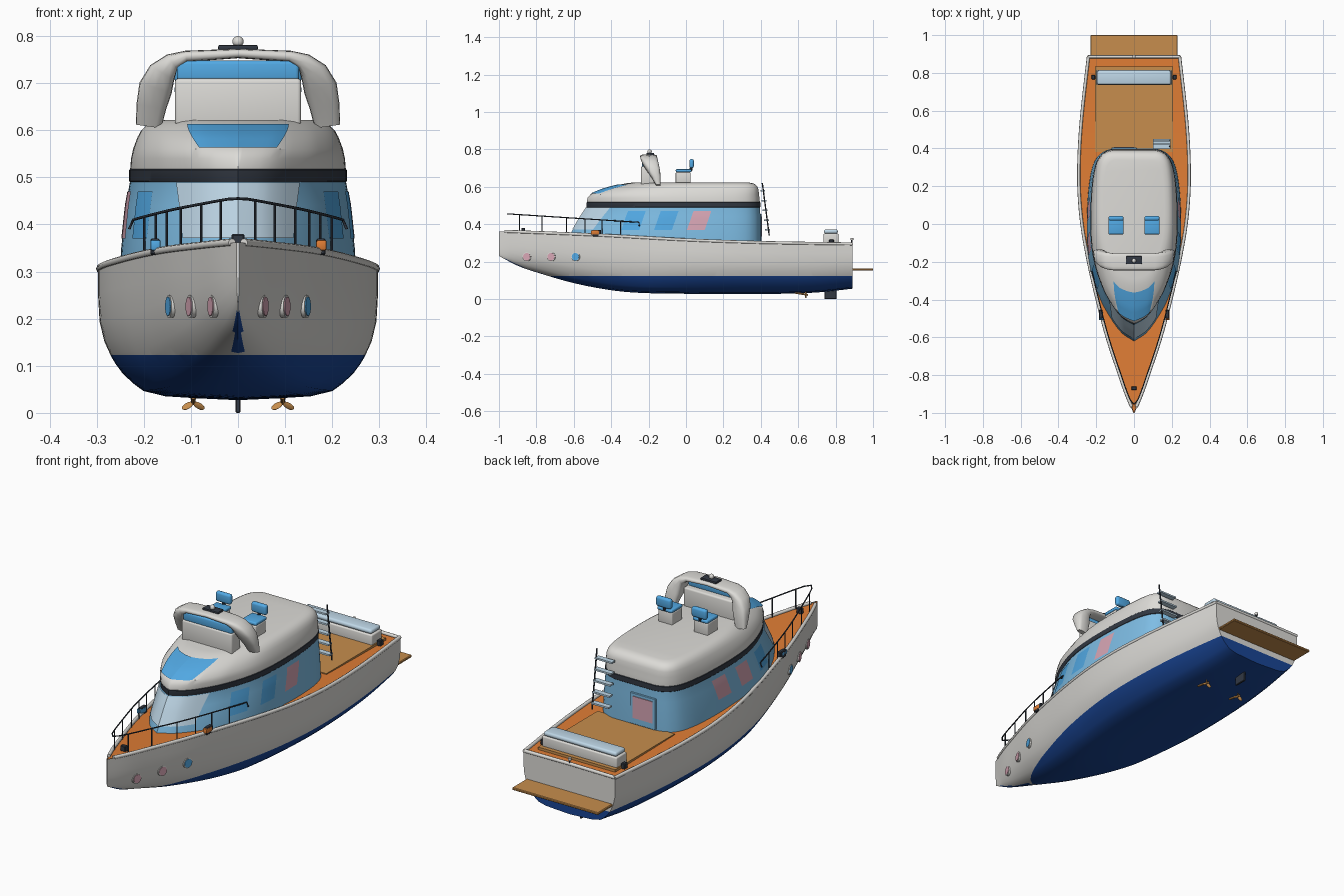
import bpy, bmesh, math
from mathutils import Vector, Matrix

if "Cube" in bpy.data.objects:
    bpy.data.objects.remove(bpy.data.objects["Cube"])

def mat(name, c):
    m = bpy.data.materials.new(name)
    m.diffuse_color = (*c, 1)
    m.use_nodes = True
    m.node_tree.nodes["Principled BSDF"].inputs["Base Color"].default_value = m.diffuse_color
    return m

WHITE = mat("off_white", (0.72, 0.71, 0.68))
NAVY = mat("navy", (0.01, 0.06, 0.3))
ORANGE = mat("orange_deck", (0.74, 0.205, 0.035))
TAN = mat("tan_wood", (0.57, 0.27, 0.075))
DARK = mat("charcoal", (0.032, 0.04, 0.055))
BLUE = mat("blue", (0.085, 0.4, 0.78))
GLASS = mat("light_blue", (0.21, 0.51, 0.78))
PALE = mat("pale_blue", (0.52, 0.68, 0.8))
PINK = mat("pink", (0.68, 0.38, 0.46))

def interp(tab, x):
    # smooth interpolation through a small table
    n = len(tab)
    x = min(max(x, tab[0][0]), tab[-1][0])
    i = next(k for k in range(n - 1) if x <= tab[k + 1][0])
    def slope(k):
        a, b = tab[max(k - 1, 0)], tab[min(k + 1, n - 1)]
        return (b[1] - a[1]) / (b[0] - a[0])
    (x0, y0), (x1, y1) = tab[i], tab[i + 1]
    h = x1 - x0
    t = (x - x0) / h
    return ((2*t**3 - 3*t*t + 1) * y0 + (t**3 - 2*t*t + t) * h * slope(i)
            + (3*t*t - 2*t**3) * y1 + (t**3 - t*t) * h * slope(i + 1))

def finish(name, bm, mats, smooth=35):
    bmesh.ops.remove_doubles(bm, verts=bm.verts, dist=1e-5)
    bmesh.ops.recalc_face_normals(bm, faces=bm.faces)
    me = bpy.data.meshes.new(name)
    bm.to_mesh(me)
    bm.free()
    for m in mats:
        me.materials.append(m)
    ob = bpy.data.objects.new(name, me)
    bpy.context.collection.objects.link(ob)
    bpy.ops.object.select_all(action='DESELECT')
    ob.select_set(True)
    bpy.context.view_layer.objects.active = ob
    bpy.ops.object.shade_smooth_by_angle(angle=math.radians(smooth))
    return ob

def loft(rings, closed=True, caps=True):
    bm = bmesh.new()
    vs = [[bm.verts.new(p) for p in r] for r in rings]
    n = len(vs[0])
    for a, b in zip(vs, vs[1:]):
        for i in range(n if closed else n - 1):
            j = (i + 1) % n
            bm.faces.new((a[i], a[j], b[j], b[i]))
    if caps:
        bm.faces.new(vs[0])
        bm.faces.new(vs[-1])
    return bm

def box(name, x, y, z, m, bevel=0.0, seg=3):
    bm = bmesh.new()
    c = Vector(((x[0]+x[1])/2, (y[0]+y[1])/2, (z[0]+z[1])/2))
    s = Matrix.Diagonal((x[1]-x[0], y[1]-y[0], z[1]-z[0], 1))
    bmesh.ops.create_cube(bm, size=1, matrix=Matrix.Translation(c) @ s)
    if bevel:
        bmesh.ops.bevel(bm, geom=bm.edges[:], offset=bevel, segments=seg, affect='EDGES', profile=0.5)
    return finish(name, bm, [m])

def cyl(name, p, q, r, m, n=16):
    p, q = Vector(p), Vector(q)
    d = q - p
    bm = bmesh.new()
    bmesh.ops.create_cone(bm, cap_ends=True, segments=n, radius1=r, radius2=r, depth=d.length,
                          matrix=Matrix.Translation((p+q)/2) @ d.to_track_quat('Z', 'Y').to_matrix().to_4x4())
    return finish(name, bm, [m])

def tube(name, pts, r, m, n=8):
    pts = [Vector(p) for p in pts]
    rings = []
    for i, p in enumerate(pts):
        d = (pts[min(i+1, len(pts)-1)] - pts[max(i-1, 0)]).normalized()
        u = d.cross(Vector((0, 0, 1))).normalized()
        v = u.cross(d)
        rings.append([p + r*(u*math.cos(a) + v*math.sin(a)) for a in (2*math.pi*k/n for k in range(n))])
    return finish(name, loft(rings), [m], 60)

# Hull shape rules
W = [(-1, .003), (-.9, .045), (-.8, .08), (-.6, .146), (-.4, .199), (-.2, .245), (0, .28), (.2, .296),
     (.4, .293), (.6, .278), (.89, .245)]
SHEER = [(-1, .362), (-.5, .342), (0, .315), (.4, .301), (.89, .293)]
KEEL = [(-1, .23), (-.9, .178), (-.8, .143), (-.6, .085), (-.4, .047), (-.25, .033), (0, .028),
        (.5, .028), (.7, .035), (.89, .055)]
MID = [(0, 0), (.03, .52), (.12, .74), (.34, .91), (.6, .99), (1, 1)]
BOW = [(0, 0), (.06, .3), (.15, .56), (.34, .82), (.6, .95), (1, 1)]

def hull_x(y, v):
    f = min(max((y + 1) / 0.8, 0), 1)
    return interp(W, y) * (f * interp(MID, v) + (1 - f) * interp(BOW, v))

ys = [-1 + 1.89 * i / 60 for i in range(61)]
vv = [0, .015, .03, .07, .12, .2, .28, .34, .45, .6, .8, 1]
rings = []
for y in ys:
    k, s = interp(KEEL, y), interp(SHEER, y)
    half = [(hull_x(y, v), k + v * (s - k)) for v in vv]
    rings.append([(-x, y, z) for x, z in half[::-1]] + [(x, y, z) for x, z in half[1:]])
bm = loft(rings, closed=False)
bmesh.ops.bisect_plane(bm, geom=bm.verts[:] + bm.edges[:] + bm.faces[:], plane_co=(0, 0, .123), plane_no=(0, 0, 1))
for f in bm.faces:
    c = f.calc_center_median()
    f.material_index = int(c.z < .123 or (abs(c.x) < .009 and c.z < .21 and c.y < -.75))
finish("hull", bm, [WHITE, NAVY])

# Deck and gunwale rim
finish("deck", loft([[(s * max(interp(W, y) - .004, .001), y, interp(SHEER, y) - .003) for s in (-1, 1)]
                     for y in ys], closed=False, caps=False), [ORANGE])
for s in (-1, 1):
    tube("gunwale_rim", [(s * (interp(W, y) - .004), y, interp(SHEER, y) + .001) for y in ys[1:]], .0085, WHITE)
tube("stern_rim", [(-.243, .885, .294), (0, .885, .296), (.243, .885, .294)], .0085, WHITE)
box("cockpit_floor", (-.206, .206), (.38, .835), (.285, .303), TAN)
box("swim_platform", (-.23, .23), (.885, 1), (.152, .164), TAN, .003, 1)

# Cabin: levels are z, half width, front y, back y, nose bluntness
LEVELS = [(.29, .248, -.63, .4, 1), (.345, .246, -.62, .4, 1), (.44, .236, -.565, .398, 1),
          (.492, .227, -.53, .395, .95), (.516, .227, -.53, .395, .92), (.54, .225, -.527, .393, .87),
          (.56, .221, -.51, .39, .8), (.585, .212, -.45, .388, .72), (.6, .204, -.4, .382, .67),
          (.611, .193, -.355, .372, .63), (.618, .18, -.325, .36, .6), (.622, .16, -.29, .34, .6)]
PLAN = [(0, 0), (.04, .25), (.12, .5), (.215, .715), (.36, .92), (.5, 1), (.7, 1), (.85, .94),
        (.93, .85), (.97, .73), (.99, .6), (1, .45)]

def level(z):
    for a, b in zip(LEVELS, LEVELS[1:]):
        if z <= b[0] + 1e-9:
            t = (z - a[0]) / (b[0] - a[0])
            return [p + (q - p) * t for p, q in zip(a, b)]
    return LEVELS[-1]

def surf(t, z):
    _, w, yf, yb, p = level(z)
    return Vector((w * max(interp(PLAN, t), 0) ** p, yf + t * (yb - yf), z))

ts = [0, .003, .008, .015, .025] + [.04 + .02 * i for i in range(45)] + [.94, .955, .97, .98, .99, .995, 1]

def outline(z, grow=0):
    half = [surf(t, z) for t in ts]
    full = half + [Vector((-p.x, p.y, p.z)) for p in half[:0:-1]]
    return [Vector((p.x * (1 + grow * 4), p.y + math.copysign(grow, p.y), z)) for p in full]

bm = loft([outline(L[0]) for L in LEVELS])
for f in bm.faces:
    z = f.calc_center_median().z
    f.material_index = 0 if z < .492 else 1 if z < .516 else 2
finish("cabin", bm, [GLASS, DARK, WHITE])
finish("cabin_band", loft([outline(z, g) for z, g in ((.49, 0), (.492, .002), (.516, .002), (.518, 0))],
                          caps=False), [DARK])

def patch(name, lo, hi, z0, z1, m, off, sides=(1, -1)):
    # thin window following the cabin; lo and hi are the t range at the bottom and top
    for s in sides:
        rows = []
        for j in range(9):
            f = j / 8
            z = z0 + (z1 - z0) * f
            a, b = lo[0] + (hi[0] - lo[0]) * f, lo[1] + (hi[1] - lo[1]) * f
            row = [surf(a + (b - a) * i / 12, z) for i in range(13)]
            rows.append([(s * (p.x + (off[0] if p.x > 1e-6 else 0)), p.y + off[1], p.z + off[2]) for p in row])
        finish(name, loft(rows, closed=False, caps=False), [m])

def ty(y, z):
    _, w, yf, yb, p = level(z)
    return (y - yf) / (yb - yf)

# Side windows, slanted; the pink ones differ per side
for y, right, left in ((-.29, BLUE, BLUE), (-.115, BLUE, PINK), (.06, PINK, PINK)):
    for s, m in ((1, right), (-1, left)):
        patch("side_window", (ty(y - .055, .37), ty(y + .04, .37)), (ty(y - .02, .47), ty(y + .075, .47)),
              .37, .47, m, (.002, 0, 0), (s,))
patch("front_window", (0, .11), (0, .14), .37, .488, PALE, (.002, -.003, .001))
patch("upper_windscreen", (0, .05), (0, .082), .56, .61, BLUE, (0, -.004, .003))

# Rear door and ladder
box("door_frame", (-.12, .015), (.395, .404), (.305, .455), GLASS, .002, 1)
box("door_glass", (-.105, 0), (.4, .407), (.335, .44), PINK)
cyl("ladder_rail", (.19, .445, .34), (.19, .408, .62), .0035, DARK, 8)
for i in range(5):
    y, z = .437 - .0065 * i, .37 + .052 * i
    box("ladder_step", (.1, .192), (y - .014, y + .012), (z - .004, z + .004), PALE)

# Flybridge arch with broad tapering legs
A = [(.19, -.148, .608, .027, .012), (.184, -.16, .65, .032, .025), (.175, -.175, .69, .036, .036),
     (.161, -.188, .722, .03, .042), (.14, -.196, .745, .019, .045), (.11, -.2, .757, .012, .045),
     (0, -.2, .763, .01, .045)]
path = A + [(-a[0], *a[1:]) for a in A[-2::-1]]
rings = []
for i, (x, y, z, a, b) in enumerate(path):
    p, q = path[max(i - 1, 0)], path[min(i + 1, len(path) - 1)]
    n = Vector((-(q[2] - p[2]), 0, q[0] - p[0])).normalized()
    ring = []
    for k in range(16):
        c, s = math.cos(k * math.pi / 8), math.sin(k * math.pi / 8)
        ring.append(Vector((x, y, z)) + n * a * math.copysign(abs(c) ** .6, c)
                    + Vector((0, b * math.copysign(abs(s) ** .6, s), 0)))
    rings.append(ring)
finish("radar_arch", loft(rings), [WHITE], 50)
box("antenna_plate", (-.042, .042), (-.212, -.17), (.77, .781), DARK, .003, 2)
bm = bmesh.new()
bmesh.ops.create_uvsphere(bm, u_segments=16, v_segments=10, radius=.012, matrix=Matrix.Translation((0, -.195, .788)))
finish("antenna_ball", bm, [WHITE])

# Helm console and seats
box("helm_console", (-.134, .134), (-.24, -.17), (.61, .71), WHITE, .008)
box("helm_screen", (-.13, .13), (-.235, -.2), (.705, .748), BLUE, .008)
for s in (-1, 1):
    x = .095 * s
    box("seat_base", (x - .038, x + .038), (-.055, .025), (.615, .678), WHITE, .005)
    box("seat_cushion", (x - .04, x + .04), (-.055, .03), (.678, .694), BLUE, .006)
    box("seat_back", (x - .04, x + .04), (.018, .042), (.7, .748), BLUE, .01)
    cyl("seat_post", (x, .025, .685), (x, .03, .71), .008, DARK, 8)

# Stern sofa
box("sofa_base", (-.2, .2), (.735, .815), (.29, .35), WHITE, .006)
box("sofa_cushion", (-.195, .195), (.738, .812), (.35, .372), PALE, .01)

# Bow rail, lights and portholes
def rail(y):
    return Vector((max(interp(W, y) - .012, 0), y, .455 - .045 * (y + .95) / .7))
for s in (-1, 1):
    S = Vector((s, 1, 1))
    pts = [Vector((0, -.955, .455))] + [rail(-.93 + .04 * i) for i in range(18)]
    tube("bow_rail", [p * S for p in pts] + [Vector((s * .231, -.25, .39))], .003, DARK)
    for y in (-.89, -.77, -.64, -.54, -.45, -.35):
        p = rail(y) * S
        cyl("rail_post", (p.x, y, interp(SHEER, y) - .005), p, .0025, DARK, 8)
    lx = .176 * s
    box("light_housing", (lx - .01, lx + .01), (-.5, -.455), (.335, .37), DARK, .003, 1)
    box("nav_light", (lx - .01, lx + .012), (-.508, -.465), (.345, .367), ORANGE if s > 0 else BLUE, .004, 2)
    box("stern_cleat", (.215 * s - .01, .215 * s + .01), (.765, .79), (.29, .318), DARK, .003, 1)
    for y, m in ((-.85, PINK), (-.72, PINK), (-.59, BLUE)):
        k, sh = interp(KEEL, y), interp(SHEER, y)
        v = (.226 - k) / (sh - k)
        d = Vector((1, -(hull_x(y + .03, v) - hull_x(y - .03, v)) / .06, 0)).normalized() * S
        c = Vector((hull_x(y, v) * s, y, .226))
        cyl("porthole_rim", c - d * .006, c + d * .005, .024, WHITE, 20)
        cyl("porthole_glass", c - d * .004, c + d * .007, .02, m, 20)

    # Propellers
    hub = Vector((.095 * s, .64, .022))
    cyl("propeller_shaft", hub + Vector((0, -.06, .012)), hub + Vector((0, .012, 0)), .005, TAN, 8)
    for k in range(3):
        bm = bmesh.new()
        M = (Matrix.Translation(hub) @ Matrix.Rotation(math.radians(-90 + 120 * k), 4, 'Y')
             @ Matrix.Translation((.014, 0, 0)) @ Matrix.Rotation(.6, 4, 'X')
             @ Matrix.Diagonal((.014, .002, .008, 1)))
        bmesh.ops.create_uvsphere(bm, u_segments=10, v_segments=6, radius=1, matrix=M)
        finish("propeller_blade", bm, [TAN])

box("bow_cleat", (-.014, .014), (-.88, -.86), (.352, .38), DARK, .003, 1)
box("rudder", (-.005, .005), (.74, .805), (0, .05), DARK, .002, 1)
cyl("stern_light_post", (0, .887, .29), (0, .887, .318), .004, DARK, 8)
cyl("stern_light", (0, .887, .315), (0, .887, .326), .008, WHITE, 12)
